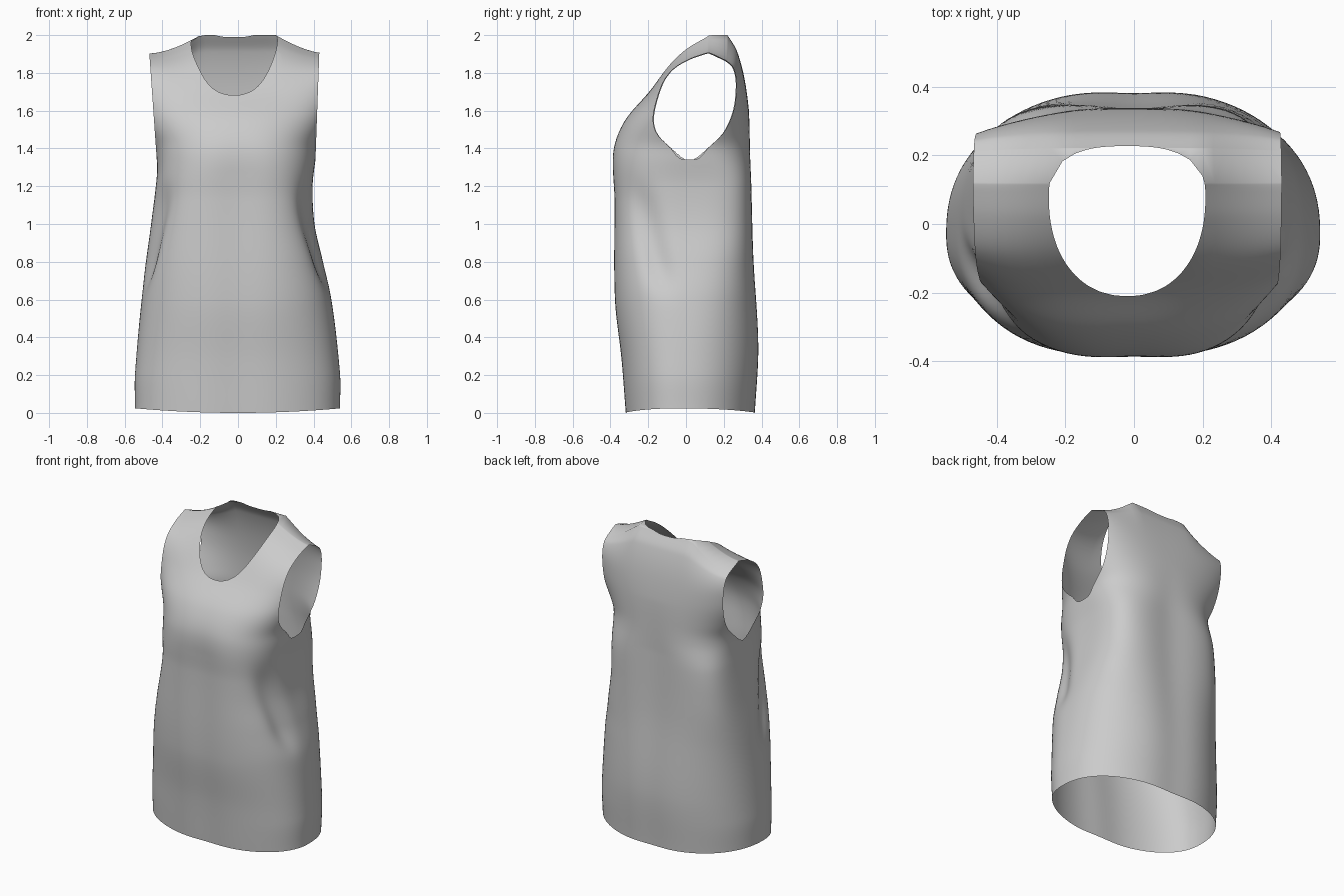
import bpy
import bmesh
from math import cos, sin, pi, exp

cube = bpy.data.objects.get("Cube")
if cube:
    bpy.data.objects.remove(cube)

SEGMENTS, ROWS, HEIGHT = 112, 110, 2.0

# Body measurements as (height, value) pairs; widths flare above the armpit, where they are trimmed
RIGHT_W = [(0, .545), (.2, .545), (.7, .5), (1, .46), (1.25, .43), (1.34, .43), (1.42, .445), (1.5, .485),
           (1.65, .56), (1.8, .6), (2, .6)]
LEFT_W = [(0, .54), (.2, .54), (.6, .495), (.8, .45), (1, .405), (1.2, .395), (1.34, .41), (1.42, .422),
          (1.5, .459), (1.65, .53), (1.8, .57), (2, .57)]
FRONT_Y = [(0, -.328), (.28, -.35), (.6, -.385), (1.13, -.387), (1.38, -.392), (1.54, -.33),
           (1.7, -.195), (1.85, -.08), (1.94, .02), (2, .12)]
BACK_Y = [(0, .375), (.36, .393), (.87, .36), (1.5, .34), (1.74, .315), (1.915, .27), (2, .22)]
SEAM_Y = [(0, -.03), (.8, -.02), (1.3, .01), (1.6, .06), (1.8, .1), (2, .17)]
FRONT_N = [(0, 2.3), (.5, 2.4), (.9, 2.7), (1.2, 2.8), (1.36, 2.6), (1.5, 2.4), (1.65, 2.6), (1.8, 4), (1.9, 6), (2, 7)]
BACK_N = [(0, 2.25), (.4, 2.35), (.7, 2.8), (1, 3.8), (1.2, 4), (1.36, 2.9), (1.5, 2.6), (1.8, 2.8), (2, 3)]


def curve(points, z):
    """Smooth interpolation through the measured points."""
    def slope(k):
        a, b = points[max(k - 1, 0)], points[min(k + 1, len(points) - 1)]
        return (b[1] - a[1]) / (b[0] - a[0])
    for k in range(len(points) - 1):
        (z0, v0), (z1, v1) = points[k], points[k + 1]
        if z <= z1 or k == len(points) - 2:
            h = z1 - z0
            t = (z - z0) / h
            return (v0 * (1 + 2 * t) * (1 - t) ** 2 + slope(k) * h * t * (1 - t) ** 2
                    + v1 * t * t * (3 - 2 * t) + slope(k + 1) * h * t * t * (t - 1))


def body_point(angle, z):
    """Point on the closed torso surface."""
    c, s = cos(angle), sin(angle)
    width = curve(LEFT_W if c > 0 else RIGHT_W, z)
    seam = curve(SEAM_Y, z)
    n = curve(FRONT_N if s < 0 else BACK_N, z)
    depth = seam - curve(FRONT_Y, z) if s < 0 else curve(BACK_Y, z) - seam
    r = (abs(c) ** n + abs(s) ** n) ** (-1 / n)
    x, y = width * r * c, seam + depth * r * s
    # slight hollow down the middle of front and back
    y -= .012 * s * exp(-(x / .13) ** 2) * min(1, max(0, (1.6 - z) * 3))
    # drape fold running down each side from the bust
    valley = -.25 + .24 * (1.2 - z)
    x *= 1 - .09 * exp(-((y - valley) / .075) ** 2 - ((z - .93) / .26) ** 4)
    # sloping shoulders, rounded toward the back, and a hem that lifts at the sides
    u = min(1, max(0, (abs(x) - .2) / .26))
    shoulder = 1 - (1 - u) ** 1.6
    roll = .045 * min(1, max(0, y - .1) / .1) ** 2
    drop = shoulder * (.095 + roll) * max(0, (z - 1.7) / .3) ** 1.5
    lift = .024 * (x / .54) ** 2 * max(0, 1 - z / .3)
    return x, y, z - drop + lift


def neck_field(p):
    """Positive inside the neck opening."""
    back = p.y > .08
    n = 2.6 if back else 2.2
    shape = 1 - abs((p.x + .02) / .228) ** n - abs((p.y - .08) / (.147 if back else .29)) ** n
    return min(shape, (p.z - 1.55) * 5)


def armhole_field(p):
    """Positive beyond the slanted plane that trims each armhole."""
    rise = p.z - 1.34
    edge = p.x - .41 - .036 * rise if p.x > 0 else -p.x - .43 - .07 * rise
    return min(edge, rise + .01)


def cut_opening(bm, field):
    """Slice the surface along field = 0 and remove the positive side."""
    value = {v: field(v.co) for v in bm.verts}
    rim = set()
    for e in list(bm.edges):
        a, b = e.verts
        if value[a] * value[b] < 0:
            lo, hi = 0.0, 1.0
            for _ in range(14):
                mid = (lo + hi) / 2
                if field(a.co.lerp(b.co, mid)) * value[a] > 0:
                    lo = mid
                else:
                    hi = mid
            new = bmesh.utils.edge_split(e, a, min(.99, max(.01, lo)))[1]
            value[new] = 0
            rim.add(new)
    for f in list(bm.faces):
        cut = [v for v in f.verts if v in rim]
        if len(cut) == 2:
            bmesh.utils.face_split(f, cut[0], cut[1])
    doomed = [f for f in bm.faces if sum(value[v] for v in f.verts) > 0]
    bmesh.ops.delete(bm, geom=doomed, context='FACES')


# Torso tube, closed over the shoulders
bm = bmesh.new()
rings = []
for row in range(ROWS + 1):
    t = row / ROWS
    z = HEIGHT * (1 - (1 - t) ** 1.35)
    rings.append([bm.verts.new(body_point(2 * pi * i / SEGMENTS, z)) for i in range(SEGMENTS)])
for low, high in zip(rings, rings[1:]):
    for i in range(SEGMENTS):
        j = (i + 1) % SEGMENTS
        bm.faces.new((low[i], low[j], high[j], high[i]))
top = rings[-1]
for i in range(SEGMENTS // 2):
    quad = [top[i], top[i + 1], top[-i - 1], top[-i % SEGMENTS]]
    bm.faces.new(list(dict.fromkeys(quad)))

# Neck opening and armholes
cut_opening(bm, neck_field)
cut_opening(bm, armhole_field)
bmesh.ops.delete(bm, geom=[v for v in bm.verts if not v.link_faces], context='VERTS')
bmesh.ops.recalc_face_normals(bm, faces=bm.faces)

mesh = bpy.data.meshes.new("sleeveless_top")
bm.to_mesh(mesh)
bm.free()
garment = bpy.data.objects.new("sleeveless_top", mesh)
bpy.context.collection.objects.link(garment)

# Cloth colour
cloth = bpy.data.materials.new("grey_cloth")
cloth.use_nodes = True
cloth.diffuse_color = (.6, .6, .6, 1)
cloth.node_tree.nodes["Principled BSDF"].inputs["Base Color"].default_value = (.6, .6, .6, 1)
mesh.materials.append(cloth)

bpy.context.view_layer.objects.active = garment
garment.select_set(True)
bpy.ops.object.shade_smooth_by_angle(angle=1.2)
